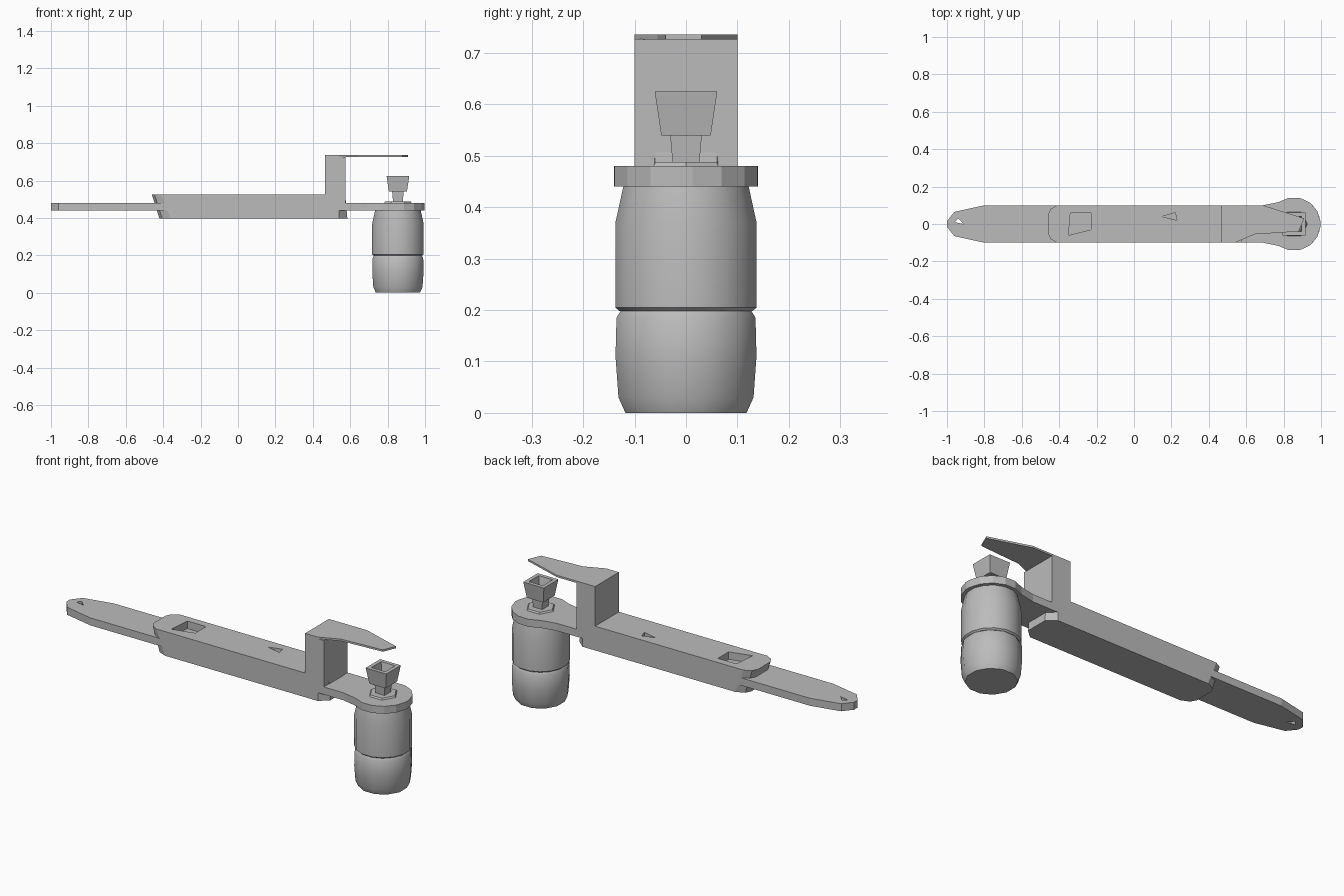
import bpy
import bmesh
from math import cos, sin, pi, radians

old = bpy.data.objects.get("Cube")
if old:
    bpy.data.objects.remove(old, do_unlink=True)

grey = bpy.data.materials.new("plain grey")
grey.use_nodes = True
colour = (0.5, 0.5, 0.5, 1)
grey.diffuse_color = colour
grey.node_tree.nodes["Principled BSDF"].inputs["Base Color"].default_value = colour

HEAD_X = 0.855


def finish(name, bm):
    bmesh.ops.recalc_face_normals(bm, faces=bm.faces)
    mesh = bpy.data.meshes.new(name)
    bm.to_mesh(mesh)
    bm.free()
    obj = bpy.data.objects.new(name, mesh)
    bpy.context.collection.objects.link(obj)
    mesh.materials.append(grey)
    return obj


def activate(obj):
    bpy.ops.object.select_all(action='DESELECT')
    obj.select_set(True)
    bpy.context.view_layer.objects.active = obj


def prism(name, outline, z0, z1):
    """Extrude a plan outline between two heights."""
    bm = bmesh.new()
    face = bm.faces.new([bm.verts.new((x, y, z0)) for x, y in outline])
    up = bmesh.ops.extrude_face_region(bm, geom=[face])["geom"]
    top = [v for v in up if isinstance(v, bmesh.types.BMVert)]
    bmesh.ops.translate(bm, verts=top, vec=(0, 0, z1 - z0))
    return finish(name, bm)


def mirrored(half):
    """Close a lower-edge outline with its mirror image across y."""
    return half + [(x, -y) for x, y in reversed(half)]


def lathe(name, profile, sides, turn=0.0):
    """Stack rings of (radius, height) about the head axis."""
    bm = bmesh.new()
    rings = [[bm.verts.new((HEAD_X + r * cos(turn + 2 * pi * i / sides),
                            r * sin(turn + 2 * pi * i / sides), z))
              for i in range(sides)] for r, z in profile]
    for a, b in zip(rings, rings[1:]):
        for i in range(sides):
            j = (i + 1) % sides
            bm.faces.new((a[i], a[j], b[j], b[i]))
    bm.faces.new(rings[0])
    bm.faces.new(rings[-1])
    return finish(name, bm)


def cut(obj, outline, z0, z1):
    cutter = prism("cutter", outline, z0, z1)
    cutter.hide_render = True
    mod = obj.modifiers.new("cut", 'BOOLEAN')
    mod.operation = 'DIFFERENCE'
    mod.solver = 'EXACT'
    mod.object = cutter
    activate(obj)
    bpy.ops.object.modifier_apply(modifier=mod.name)
    bpy.data.objects.remove(cutter, do_unlink=True)


def smooth(obj, angle=32):
    activate(obj)
    bpy.ops.object.shade_smooth_by_angle(angle=radians(angle))


# Flat bar: pointed tail, straight shank and round head
head = [(HEAD_X + 0.143 * cos(radians(a)), 0.143 * sin(radians(a)))
        for a in range(-125, 0, 24)]
bar = prism("flat_bar", mirrored([(-1, -0.015), (-0.96, -0.065), (-0.8, -0.1),
                                  (0.69, -0.1)] + head), 0.44, 0.48)
cut(bar, [(-0.96, 0.01), (-0.91, 0.0), (-0.94, 0.03)], 0.4, 0.5)

# Handle casing around the bar, with bevelled ends and shallow recesses
casing = prism("handle_casing", mirrored([(-0.47, -0.05), (-0.455, -0.08), (-0.41, -0.1),
                                          (0.54, -0.1), (0.585, -0.06)]), 0.396, 0.525)
for v in casing.data.vertices:
    if v.co.z < 0.42 and v.co.x < -0.3:
        v.co.x += 0.05
    elif v.co.z > 0.5 and abs(v.co.y) < 0.09:
        v.co.x *= 0.98
cut(casing, [(-0.35, -0.06), (-0.23, -0.03), (-0.23, 0.06), (-0.34, 0.06)], 0.485, 0.6)
cut(casing, [(0.15, 0.04), (0.23, 0.02), (0.22, 0.06)], 0.5, 0.6)

# Upright bracket and its tapered lip
prism("bracket_post", mirrored([(0.465, -0.1), (0.575, -0.1)]), 0.47, 0.727)
prism("bracket_lip", [(0.465, -0.1), (0.54, -0.1), (0.645, -0.055), (0.88, -0.04),
                      (0.91, 0.03), (0.69, 0.1), (0.465, 0.1)], 0.726, 0.736)

# Two-part barrel below the head
lower = lathe("barrel_lower", [(0.122, 0), (0.136, 0.03), (0.142, 0.11),
                               (0.14, 0.185), (0.132, 0.198)], 12, pi / 12)
upper = lathe("barrel_upper", [(0.132, 0.198), (0.14, 0.205), (0.14, 0.37),
                               (0.124, 0.442)], 16, pi / 16)
smooth(lower)
smooth(upper)

# Washer, stem and hollow square knob on top of the head
lathe("washer", [(0.075, 0.478), (0.068, 0.488)], 6)
lathe("knob_stem", [(0.036, 0.48), (0.044, 0.545)], 4, pi / 4)
lathe("knob", [(0.068, 0.54), (0.086, 0.625), (0.058, 0.625), (0.045, 0.58)], 4, pi / 4)
